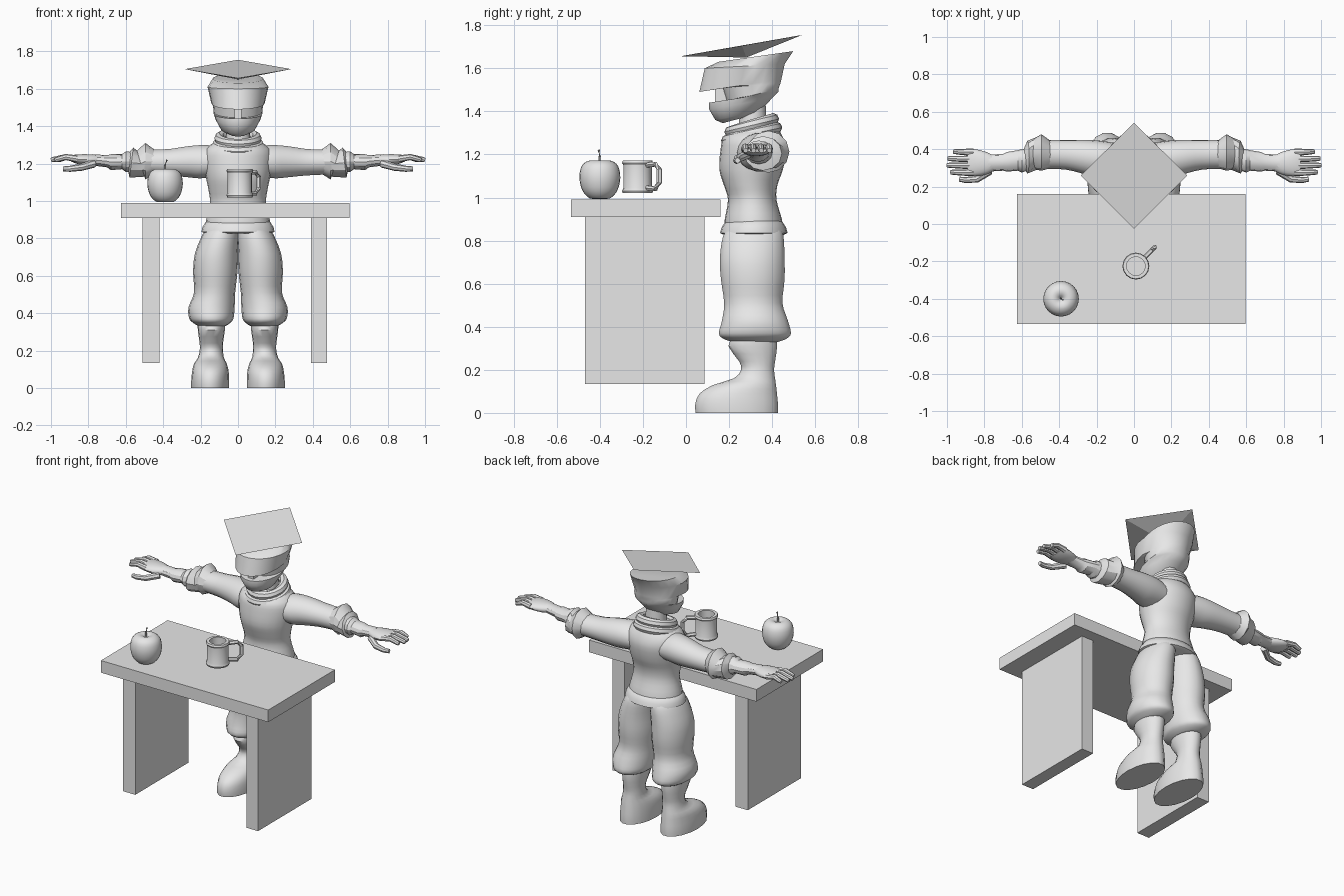
import bpy, bmesh, math
from mathutils import Vector

if "Cube" in bpy.data.objects:
    bpy.data.objects.remove(bpy.data.objects["Cube"], do_unlink=True)

grey = bpy.data.materials.new("plain grey")
grey.use_nodes = True
grey.diffuse_color = (0.8, 0.8, 0.8, 1)
grey.node_tree.nodes["Principled BSDF"].inputs["Base Color"].default_value = (0.8, 0.8, 0.8, 1)


def finish(name, bm, mirror=False, angle=40):
    """Turn a bmesh into a shaded object, optionally mirrored to the other side."""
    bmesh.ops.recalc_face_normals(bm, faces=bm.faces)
    mesh = bpy.data.meshes.new(name)
    bm.to_mesh(mesh)
    bm.free()
    mesh.materials.append(grey)
    ob = bpy.data.objects.new(name, mesh)
    bpy.context.collection.objects.link(ob)
    bpy.ops.object.select_all(action="DESELECT")
    ob.select_set(True)
    bpy.context.view_layer.objects.active = ob
    if angle:
        bpy.ops.object.shade_smooth_by_angle(angle=math.radians(angle))
    if mirror:
        ob.modifiers.new("Mirror", "MIRROR").use_mirror_merge = False
    return ob


def refine(rings, steps):
    """Smoothly interpolate between the rings."""
    out = []
    for i in range(len(rings) - 1):
        a, b, c, d = (Vector(rings[min(max(k, 0), len(rings) - 1)]) for k in range(i - 1, i + 3))
        for s in range(steps):
            t = s / steps
            out.append(0.5 * (2 * b + (c - a) * t + (2 * a - 5 * b + 4 * c - d) * t * t
                              + (3 * b - a - 3 * c + d) * t ** 3))
    return out + [Vector(rings[-1])]


def loft(name, rings, axis="z", sides=18, steps=1, mirror=False, angle=40):
    """Skin elliptical rings of (x, y, z, radius a, radius b, tilt)."""
    bm = bmesh.new()
    loops = []
    for x, y, z, ra, rb, tilt in refine(rings, steps):
        loop = []
        for k in range(sides):
            c, s = math.cos(math.tau * k / sides), math.sin(math.tau * k / sides)
            co = (x + ra * c, y + rb * s, z + tilt * s) if axis == "z" else (x + tilt * s, y + ra * c, z + rb * s)
            loop.append(bm.verts.new(co))
        loops.append(loop)
    for p, q in zip(loops, loops[1:]):
        for k in range(sides):
            n = (k + 1) % sides
            bm.faces.new((p[k], p[n], q[n], q[k]))
    bm.faces.new(loops[0])
    bm.faces.new(loops[-1])
    return finish(name, bm, mirror, angle)


def span(z, front, back, inner, outer, rise=0):
    """Ring from its front, back, inner and outer limits; rise lifts the back."""
    return ((inner + outer) / 2, (front + back) / 2, z + rise / 2,
            (outer - inner) / 2, (back - front) / 2, rise / 2)


def box(name, low, high):
    bm = bmesh.new()
    bmesh.ops.create_cube(bm, size=1)
    for v in bm.verts:
        v.co = [l + (h - l) * (c + 0.5) for l, h, c in zip(low, high, v.co)]
    return finish(name, bm, angle=0)


def tube(name, points, radius, closed=False, sides=8, mirror=False, taper=1, angle=40):
    """Round tube along a path, square to the path at every point."""
    bm = bmesh.new()
    pts = [Vector(p) for p in points]
    n, loops = len(pts), []
    for i, p in enumerate(pts):
        ahead = pts[(i + 1) % n] if closed else pts[min(i + 1, n - 1)]
        behind = pts[i - 1] if closed else pts[max(i - 1, 0)]
        d = (ahead - behind).normalized()
        u = d.cross(Vector((0, 0, 1)) if abs(d.z) < 0.95 else Vector((0.7, -0.7, 0))).normalized()
        w = d.cross(u)
        r = radius * (1 + (taper - 1) * i / (n - 1))
        loops.append([bm.verts.new(p + r * (u * math.cos(math.tau * k / sides) + w * math.sin(math.tau * k / sides)))
                      for k in range(sides)])
    for p, q in zip(loops, loops[1:] + loops[:1] if closed else loops[1:]):
        for k in range(sides):
            m = (k + 1) % sides
            bm.faces.new((p[k], p[m], q[m], q[k]))
    if not closed:
        bm.faces.new(loops[0])
        bm.faces.new(loops[-1])
    return finish(name, bm, mirror, angle)


# Table
box("table_top", (-0.625, -0.535, 0.91), (0.595, 0.16, 0.99))
box("table_leg_right", (-0.51, -0.47, 0.135), (-0.42, 0.085, 0.91))
box("table_leg_left", (0.39, -0.47, 0.135), (0.475, 0.085, 0.91))

# Apple with stem
apple = [(0.01, 1.0), (0.045, 0.995), (0.08, 1.03), (0.095, 1.09), (0.085, 1.145), (0.055, 1.17), (0.025, 1.168), (0.004, 1.15)]
loft("apple", [(-0.39, -0.4, z, r, r, 0) for r, z in apple], steps=3, sides=24)
tube("apple_stem", [(-0.39, -0.4, 1.15), (-0.39, -0.4, 1.19), (-0.38, -0.405, 1.22)], 0.006, sides=6)

# Mug with angular handle
mug = [(0.068, 1.02), (0.072, 1.03), (0.066, 1.045), (0.066, 1.15), (0.072, 1.16), (0.068, 1.172), (0.05, 1.172), (0.05, 1.05)]
loft("mug", [(0.01, -0.225, z, r, r, 0) for r, z in mug], sides=16, angle=30)
handle = [(0.05, 1.15), (0.12, 1.155), (0.145, 1.13), (0.145, 1.07), (0.12, 1.04), (0.05, 1.045)]
tube("mug_handle", [(0.01 + 0.7 * r, -0.225 + 0.7 * r, z) for r, z in handle], 0.013, sides=6, angle=30)

# Tunic body and hem
loft("tunic", [span(z, f, b, -w, w) for z, f, b, w in (
    (0.85, 0.18, 0.45, 0.175), (0.9, 0.18, 0.445, 0.17), (0.99, 0.195, 0.42, 0.15),
    (1.06, 0.175, 0.425, 0.158), (1.13, 0.155, 0.45, 0.172), (1.22, 0.16, 0.465, 0.185),
    (1.28, 0.175, 0.45, 0.17), (1.33, 0.23, 0.42, 0.1))], steps=3, sides=24)
loft("tunic_hem", [span(z, f, b, -w, w) for z, f, b, w in (
    (0.825, 0.18, 0.45, 0.17), (0.835, 0.158, 0.472, 0.195), (0.86, 0.165, 0.465, 0.19), (0.9, 0.19, 0.44, 0.165))], sides=24, angle=60)

# Rolled scarf and neck
for name, z, r in (("scarf_lower", 1.295, 0.115), ("scarf_upper", 1.335, 0.1)):
    ring = [math.tau * k / 24 for k in range(24)]
    tube(name, [(r * math.cos(a), 0.305 + r * math.sin(a), z + 0.03 * math.sin(a)) for a in ring], 0.027, closed=True)
loft("neck", [(0, 0.31, 1.25, 0.07, 0.07, 0), (0, 0.31, 1.45, 0.06, 0.06, 0)])

# Masked head with an overhanging cap and an eye slit
loft("head", [span(z, f, b, -w, w, rise) for z, f, b, w, rise in (
    (1.345, 0.17, 0.3, 0.05, 0.035), (1.36, 0.135, 0.345, 0.09, 0.04), (1.41, 0.105, 0.4, 0.12, 0.05),
    (1.44, 0.105, 0.43, 0.13, 0.05), (1.445, 0.19, 0.43, 0.13, 0.06), (1.51, 0.17, 0.44, 0.135, 0.02),
    (1.49, 0.06, 0.445, 0.142, 0.06), (1.6, 0.085, 0.46, 0.163, 0.02), (1.63, 0.15, 0.5, 0.135, 0.05))], sides=22)
box("nose", (-0.02, 0.135, 1.43), (0.02, 0.2, 1.51))

# Square board tipped back, with a shallow pyramid under it
bm = bmesh.new()
corners = [bm.verts.new(c) for c in ((0, -0.025, 1.656), (0.285, 0.26, 1.705), (0, 0.54, 1.755), (-0.285, 0.26, 1.705))]
tip = bm.verts.new((0, 0.28, 1.65))
bm.faces.new(corners)
for k in range(4):
    bm.faces.new((corners[k], corners[(k + 1) % 4], tip))
finish("cap_board", bm, angle=0)

# Puffed trouser legs
loft("trouser_leg", [span(*r) for r in (
    (0.86, 0.2, 0.44, 0, 0.16), (0.82, 0.17, 0.455, -0.005, 0.19), (0.72, 0.155, 0.46, 0, 0.23),
    (0.62, 0.16, 0.46, 0.003, 0.24), (0.51, 0.175, 0.45, 0.015, 0.235), (0.43, 0.165, 0.475, 0.018, 0.265),
    (0.37, 0.15, 0.49, 0.025, 0.26), (0.345, 0.17, 0.47, 0.045, 0.235), (0.33, 0.21, 0.43, 0.07, 0.21))],
    steps=3, mirror=True)

# Boots: flared top, shaft and long foot
loft("boot", [span(*r) for r in (
    (0.36, 0.22, 0.42, 0.07, 0.215), (0.31, 0.195, 0.425, 0.07, 0.215), (0.24, 0.245, 0.415, 0.08, 0.205),
    (0.2, 0.255, 0.41, 0.08, 0.205), (0.16, 0.22, 0.415, 0.075, 0.215), (0.13, 0.125, 0.42, 0.06, 0.235),
    (0.09, 0.06, 0.425, 0.05, 0.245), (0.04, 0.04, 0.43, 0.047, 0.25), (0.0, 0.042, 0.43, 0.047, 0.25))],
    steps=2, mirror=True)


def arm_ring(x, front, back, low, high, tilt=0):
    return (x, (front + back) / 2, (low + high) / 2, (back - front) / 2, (high - low) / 2, tilt)


# Sleeve, flared cuff, forearm wrap and palm
loft("sleeve", [arm_ring(*r) for r in (
    (0.08, 0.23, 0.43, 1.13, 1.28), (0.18, 0.24, 0.445, 1.12, 1.3, -0.02), (0.26, 0.265, 0.45, 1.125, 1.295),
    (0.36, 0.29, 0.45, 1.135, 1.28), (0.46, 0.295, 0.45, 1.14, 1.275), (0.5, 0.295, 0.455, 1.14, 1.275))],
    axis="x", steps=3, mirror=True)
loft("sleeve_cuff", [arm_ring(*r) for r in (
    (0.44, 0.3, 0.44, 1.15, 1.27), (0.495, 0.285, 0.48, 1.115, 1.31), (0.52, 0.29, 0.465, 1.13, 1.27, 0.02),
    (0.57, 0.27, 0.445, 1.125, 1.285, -0.01), (0.59, 0.3, 0.4, 1.17, 1.25))],
    axis="x", sides=12, mirror=True, angle=30)
loft("forearm", [arm_ring(*r) for r in (
    (0.54, 0.295, 0.41, 1.16, 1.26), (0.6, 0.275, 0.4, 1.155, 1.265), (0.62, 0.285, 0.395, 1.17, 1.25),
    (0.68, 0.28, 0.385, 1.165, 1.25), (0.7, 0.285, 0.375, 1.18, 1.245), (0.78, 0.28, 0.37, 1.19, 1.25))],
    axis="x", sides=12, mirror=True, angle=30)
loft("palm", [arm_ring(*r) for r in (
    (0.74, 0.29, 0.36, 1.195, 1.245), (0.79, 0.265, 0.385, 1.19, 1.25), (0.85, 0.255, 0.4, 1.195, 1.25),
    (0.89, 0.265, 0.4, 1.21, 1.245))], axis="x", steps=2, mirror=True)

# Fingers and thumb
for name, y, reach in (("index", 0.275, 0.98), ("middle", 0.312, 1.0), ("ring", 0.348, 0.995), ("little", 0.385, 0.965)):
    tube(name + "_finger", [(0.86, y, 1.225), (0.92, y, 1.235), (reach - 0.012, y + 0.002, 1.222), (reach, y + 0.002, 1.218)],
         0.019, mirror=True, taper=0.6)
tube("thumb", [(0.77, 0.285, 1.2), (0.84, 0.24, 1.18), (0.9, 0.235, 1.172), (0.935, 0.24, 1.172)], 0.022, mirror=True, taper=0.6)
